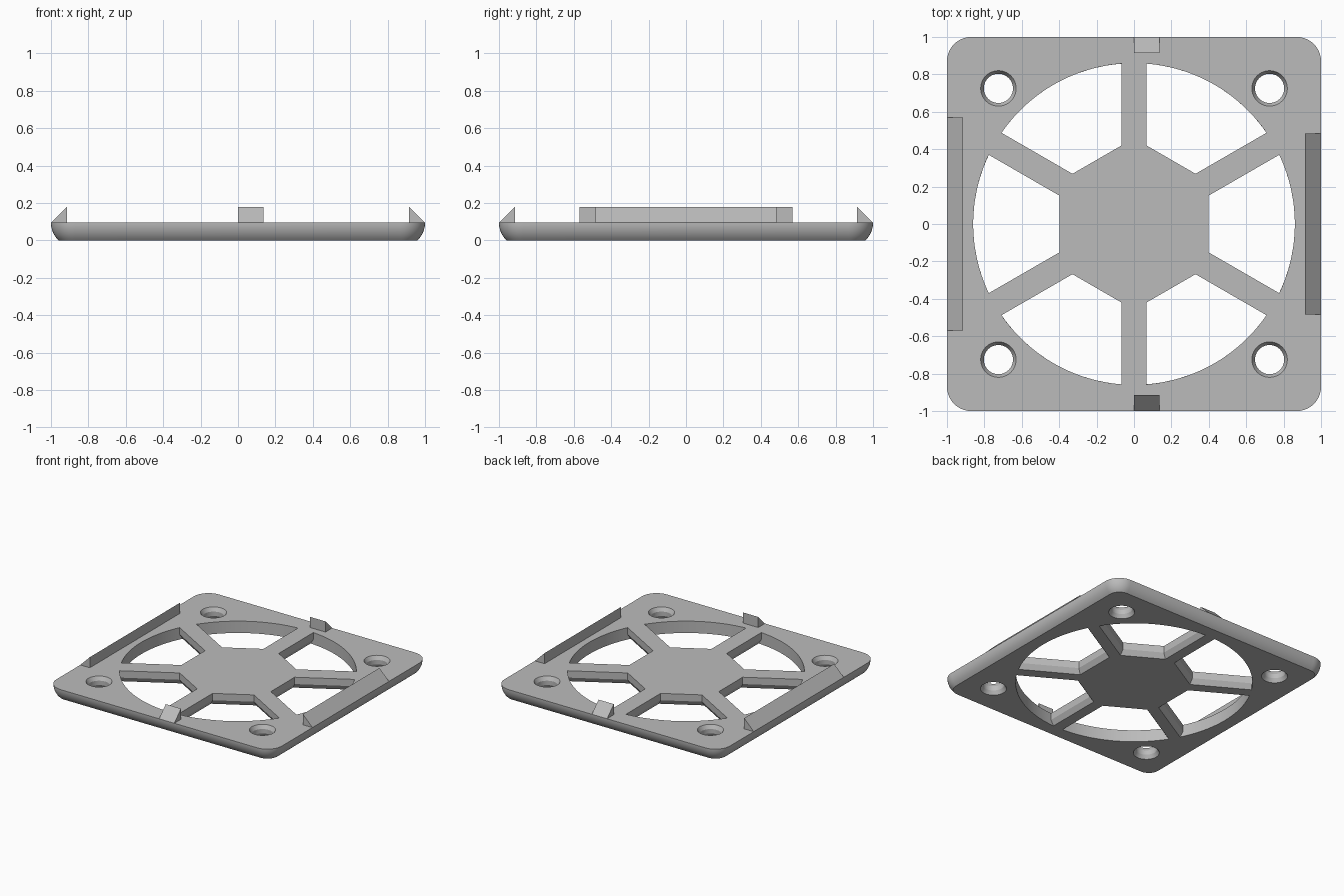
import bpy, bmesh, math
from mathutils import Vector, Matrix

if "Cube" in bpy.data.objects:
    bpy.data.objects.remove(bpy.data.objects["Cube"])

T = 0.095          # plate thickness
R = 0.13           # rounding radius of the outer edge
RIM = 0.86         # radius of the round opening
HUB = 0.397        # hub centre to flat side
SPOKE = 0.068      # half width of a spoke
BEVEL = 0.025      # inset of hub and spokes underneath

grey = bpy.data.materials.new("plain grey")
grey.diffuse_color = (0.5, 0.5, 0.5, 1)
grey.use_nodes = True
grey.node_tree.nodes["Principled BSDF"].inputs["Base Color"].default_value = grey.diffuse_color


def loft(bm, rings):
    """Closed solid through rings that share a point count."""
    loops = [[bm.verts.new(p) for p in ring] for ring in rings]
    n = len(loops[0])
    for a, b in zip(loops, loops[1:]):
        for i in range(n):
            j = (i + 1) % n
            bm.faces.new((a[i], a[j], b[j], b[i]))
    bm.faces.new(loops[0][::-1])
    bm.faces.new(loops[-1])


def make(name, bm):
    bmesh.ops.recalc_face_normals(bm, faces=bm.faces[:])
    mesh = bpy.data.meshes.new(name)
    bm.to_mesh(mesh)
    bm.free()
    mesh.materials.append(grey)
    ob = bpy.data.objects.new(name, mesh)
    bpy.context.collection.objects.link(ob)
    return ob


def rounded_square(z):
    r = math.sqrt(R * R - (T - z) ** 2)
    c = 1 - R
    pts = []
    for k, (sx, sy) in enumerate(((1, 1), (-1, 1), (-1, -1), (1, -1))):
        for i in range(11):
            a = math.radians(90 * k + 9 * i)
            pts.append(Vector((sx * c + r * math.cos(a), sy * c + r * math.sin(a), z)))
    return pts


def window(z, inset, turn):
    """Gap between two spokes, the hub and the rim."""
    w, a = SPOKE - inset, HUB - inset
    y = (a / 2 - w) / math.cos(math.pi / 6)
    end = math.pi / 6 - math.asin(w / RIM)
    pts = [Vector((a, y, z)), Vector((a, -y, z))]
    for i in range(21):
        t = -end + 2 * end * i / 20
        pts.append(Vector((RIM * math.cos(t), RIM * math.sin(t), z)))
    spin = Matrix.Rotation(turn, 3, 'Z')
    return [spin @ p for p in pts]


def circle(x, y, z, r, n=40):
    return [Vector((x + r * math.cos(2 * math.pi * i / n),
                    y + r * math.sin(2 * math.pi * i / n), z)) for i in range(n)]


# Plate with rounded lower edge
bm = bmesh.new()
loft(bm, [rounded_square(T * i / 8) for i in range(9)])
plate = make("grille_plate", bm)

# Cutter for the six windows and four screw holes
bm = bmesh.new()
for k in range(6):
    loft(bm, [window(z, inset, k * math.pi / 3) for z, inset in
              ((-0.05, BEVEL), (0, BEVEL), (0.04, 0), (0.2, 0))])
for x in (-0.725, 0.725):
    for y in (-0.725, 0.725):
        loft(bm, [circle(x, y, z, r) for z, r in
                  ((-0.05, 0.095), (0, 0.095), (0.03, 0.078),
                   (0.065, 0.078), (T, 0.095), (0.2, 0.095))])
cutter = make("opening_cutter", bm)
cutter.hide_render = True

mod = plate.modifiers.new("openings", 'BOOLEAN')
mod.operation = 'DIFFERENCE'
mod.solver = 'EXACT'
mod.object = cutter
bpy.context.view_layer.objects.active = plate
plate.select_set(True)
bpy.ops.object.modifier_apply(modifier=mod.name)
bpy.data.objects.remove(cutter)
bpy.ops.object.shade_smooth_by_angle(angle=math.radians(25))


# Wedge clips: sloping outward, upright on the inner side
def clip(name, turn, start, end):
    bm = bmesh.new()
    profile = ((1, T), (0.915, 0.18), (0.915, T))
    spin = Matrix.Rotation(math.radians(turn), 3, 'Z')
    loft(bm, [[spin @ Vector((x, y, z)) for x, z in profile] for y in (start, end)])
    make(name, bm)


clip("right_clip", 0, -0.485, 0.485)
clip("left_clip", 180, -0.57, 0.57)
clip("back_clip", 90, -0.135, 0)
clip("front_clip", -90, 0, 0.135)
